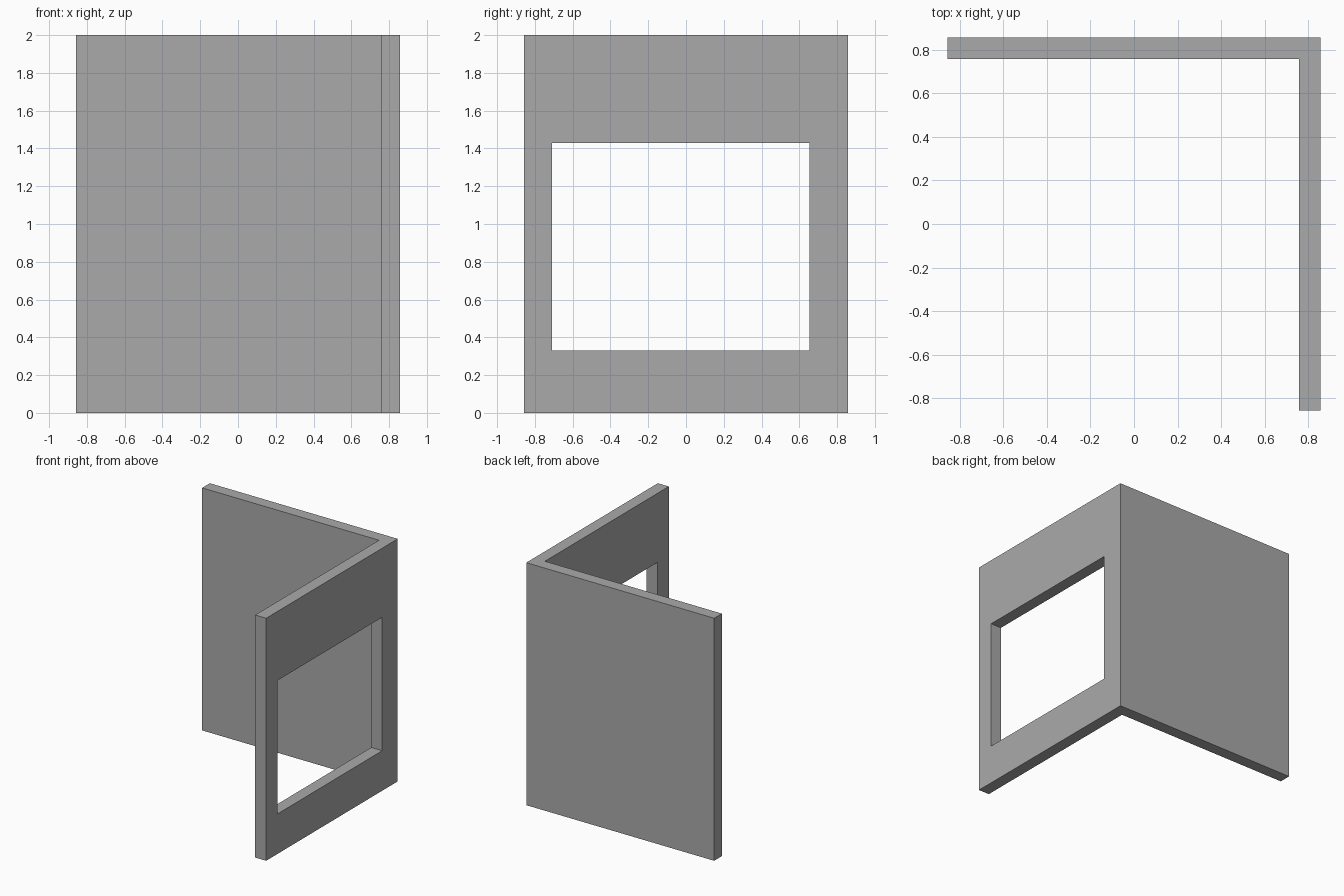
import bpy
import bmesh
from mathutils import Matrix, Vector

if "Cube" in bpy.data.objects:
    bpy.data.objects.remove(bpy.data.objects["Cube"], do_unlink=True)

HALF = 0.857      # half the footprint
THICK = 0.10      # wall thickness
HEIGHT = 2.0

grey = bpy.data.materials.new("plain grey")
grey.use_nodes = True
grey.diffuse_color = (0.4, 0.4, 0.4, 1)
grey.node_tree.nodes["Principled BSDF"].inputs["Base Color"].default_value = grey.diffuse_color


def make_object(name, bm):
    bmesh.ops.recalc_face_normals(bm, faces=bm.faces)
    mesh = bpy.data.meshes.new(name)
    bm.to_mesh(mesh)
    bm.free()
    obj = bpy.data.objects.new(name, mesh)
    bpy.context.collection.objects.link(obj)
    return obj


# L-shaped corner walls, extruded from their floor plan
inner = HALF - THICK
plan = [(-HALF, inner), (inner, inner), (inner, -HALF),
        (HALF, -HALF), (HALF, HALF), (-HALF, HALF)]
bm = bmesh.new()
floor = bm.faces.new([bm.verts.new((x, y, 0)) for x, y in plan])
top = bmesh.ops.extrude_face_region(bm, geom=[floor], use_keep_orig=True)
bmesh.ops.translate(bm, vec=(0, 0, HEIGHT),
                    verts=[g for g in top["geom"] if isinstance(g, bmesh.types.BMVert)])
walls = make_object("corner_walls", bm)
walls.data.materials.append(grey)

# Window opening through the side wall
low, high = Vector((inner - 0.1, -0.71, 0.33)), Vector((HALF + 0.1, 0.655, 1.43))
bm = bmesh.new()
bmesh.ops.create_cube(bm, size=1, matrix=Matrix.Translation((low + high) / 2)
                      @ Matrix.Diagonal((*(high - low), 1)))
cutter = make_object("window_cutter", bm)
cutter.data.materials.append(grey)
cutter.hide_render = True

cut = walls.modifiers.new("window opening", "BOOLEAN")
cut.operation = "DIFFERENCE"
cut.solver = "EXACT"
cut.object = cutter

# Apply the cut and drop the cutter
bpy.context.view_layer.objects.active = walls
walls.select_set(True)
bpy.ops.object.modifier_apply(modifier=cut.name)
bpy.data.objects.remove(cutter, do_unlink=True)
